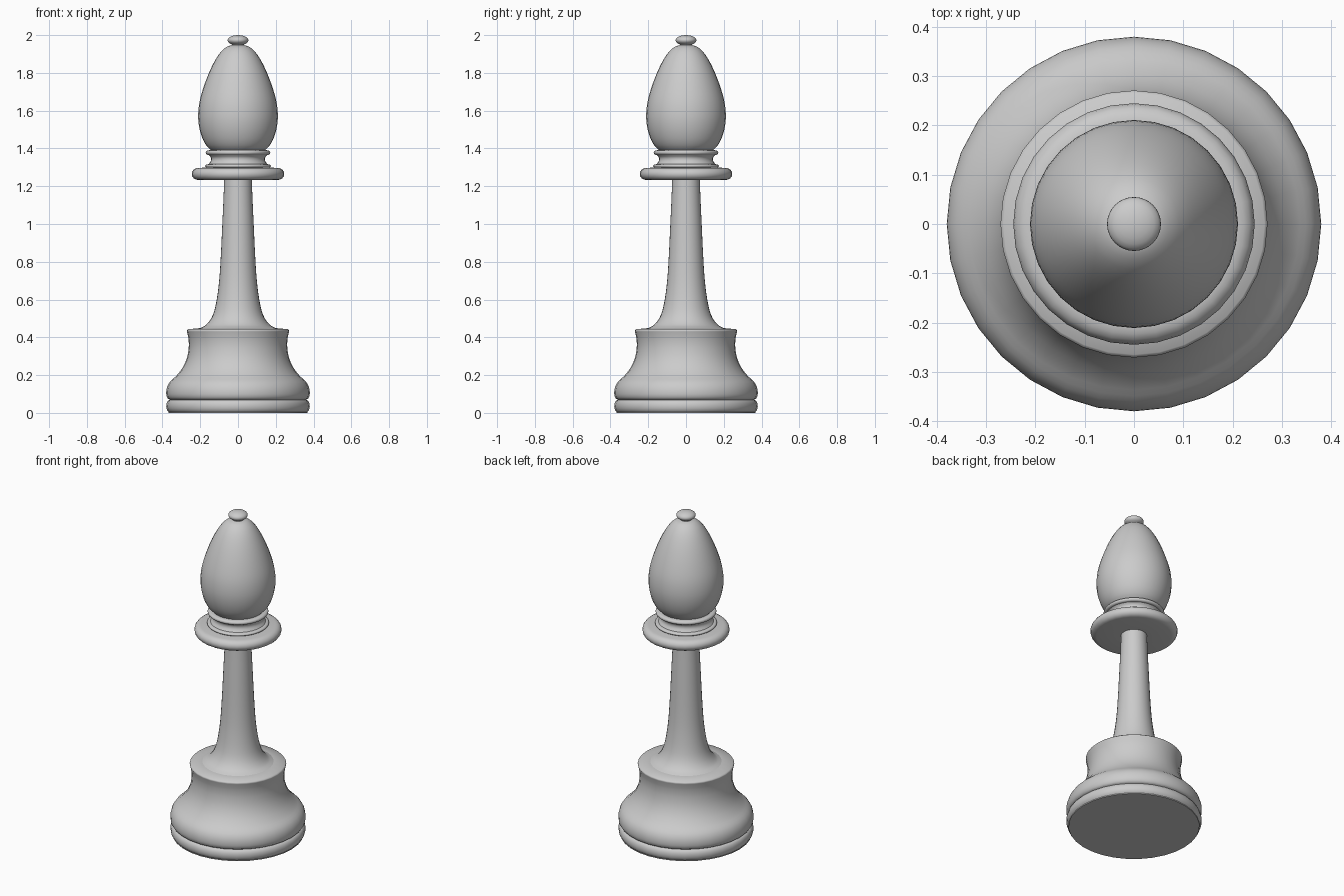
import bpy, math
from mathutils import Vector

if "Cube" in bpy.data.objects:
    bpy.data.objects.remove(bpy.data.objects["Cube"])

SIDES = 32


def smooth_curve(points, steps=3):
    """Round off a profile by running a gentle spline through its points."""
    p = [Vector(q) for q in points]
    out = []
    for i in range(len(p) - 1):
        a, b = p[i], p[i + 1]
        length = (b - a).length

        def tangent(k):
            lo, hi = p[max(k - 1, 0)], p[min(k + 1, len(p) - 1)]
            return (hi - lo).normalized() * length
        ta, tb = tangent(i), tangent(i + 1)
        for s in range(steps):
            t = s / steps
            out.append(a * (2*t**3 - 3*t**2 + 1) + ta * (t**3 - 2*t**2 + t)
                       + b * (3*t**2 - 2*t**3) + tb * (t**3 - t**2))
    out.append(p[-1])
    return [(max(v.x, 0), v.y) for v in out]


def bead(r, z, w, h, a0=-90, a1=90, n=8):
    """Half-round moulding bulging out to radius r, centred on height z."""
    angles = [math.radians(a0 + (a1 - a0) * i / n) for i in range(n + 1)]
    return [(r - w + w * math.cos(a), z + h * math.sin(a)) for a in angles]


def lathe(name, profile):
    """Turn a (radius, height) profile around z; zero radius makes a pole."""
    verts, faces, rings = [], [], []
    for r, z in profile:
        n = 1 if r < 1e-5 else SIDES
        rings.append([len(verts) + i for i in range(n)])
        for i in range(n):
            a = 2 * math.pi * i / SIDES
            verts.append((r * math.cos(a), r * math.sin(a), z))
    for lo, hi in zip(rings, rings[1:]):
        for i in range(SIDES):
            j = (i + 1) % SIDES
            if len(lo) == 1:
                faces.append((lo[0], hi[j], hi[i]))
            elif len(hi) == 1:
                faces.append((lo[i], lo[j], hi[0]))
            else:
                faces.append((lo[i], lo[j], hi[j], hi[i]))
    mesh = bpy.data.meshes.new(name)
    mesh.from_pydata(verts, [], faces)
    obj = bpy.data.objects.new(name, mesh)
    bpy.context.collection.objects.link(obj)
    bpy.ops.object.select_all(action='DESELECT')
    obj.select_set(True)
    bpy.context.view_layer.objects.active = obj
    bpy.ops.object.shade_smooth_by_angle(angle=math.radians(40))
    return obj


# Foot ring with flat underside
lathe("foot_ring", [(0, 0), (0.368, 0)] + bead(0.38, 0.036, 0.02, 0.033)[1:-1]
      + [(0.36, 0.069)])

# Flared pedestal
lathe("pedestal", smooth_curve([
    (0.36, 0.069), (0.373, 0.078), (0.38, 0.1), (0.376, 0.135), (0.36, 0.165),
    (0.325, 0.198), (0.293, 0.24), (0.271, 0.29), (0.261, 0.345),
    (0.262, 0.39), (0.269, 0.425), (0.271, 0.436), (0.265, 0.443)])
    + [(0.2, 0.449)])

# Tapering stem
lathe("stem", smooth_curve([
    (0.2, 0.449), (0.17, 0.465), (0.142, 0.5), (0.123, 0.55), (0.108, 0.63),
    (0.098, 0.72), (0.09, 0.85), (0.083, 1.0), (0.077, 1.13), (0.073, 1.234)]))

# Wide collar
lathe("collar", [(0.073, 1.234)] + bead(0.245, 1.265, 0.035, 0.032)
      + [(0.16, 1.299)])

# Neck with two thin rings and a hollow between them
lathe("neck", bead(0.174, 1.307, 0.014, 0.009)
      + smooth_curve([(0.155, 1.317), (0.144, 1.335), (0.144, 1.352),
                      (0.155, 1.366)])
      + bead(0.171, 1.378, 0.014, 0.012) + [(0.145, 1.392)])

# Egg-shaped head
lathe("head", smooth_curve([
    (0.145, 1.392), (0.168, 1.416), (0.189, 1.455), (0.205, 1.51),
    (0.211, 1.57), (0.205, 1.64), (0.187, 1.71), (0.158, 1.79),
    (0.125, 1.86), (0.092, 1.91), (0.06, 1.938), (0.032, 1.947)]))

# Finial button
lathe("finial", [(0.032, 1.947)] + bead(0.055, 1.973, 0.055, 0.027, -55, 90, 9)[:-1]
      + [(0, 2.0)])
